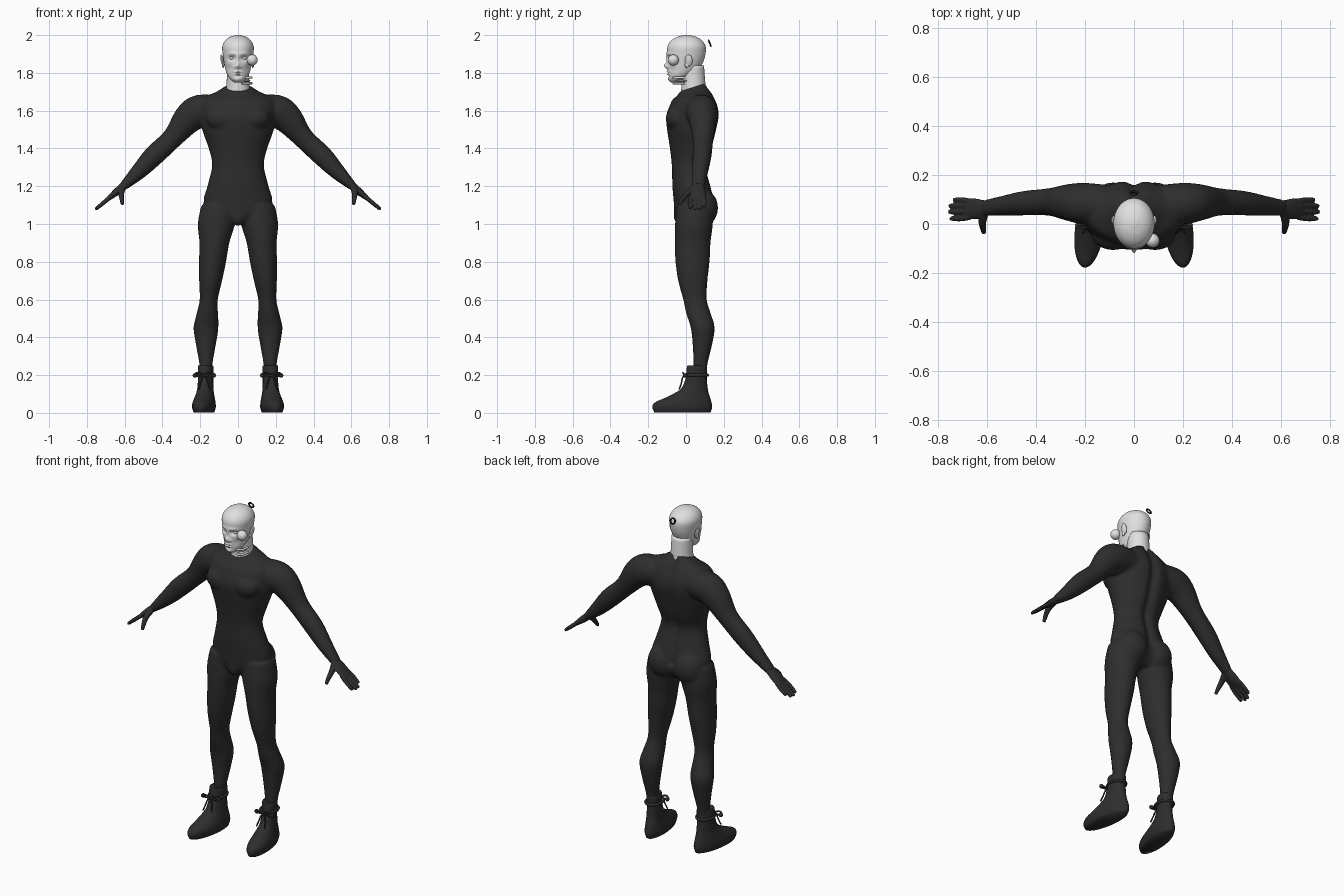
import bpy, bmesh, math
from mathutils import Vector, Matrix

if "Cube" in bpy.data.objects:
    bpy.data.objects.remove(bpy.data.objects["Cube"])


def material(name, value):
    m = bpy.data.materials.new(name)
    m.use_nodes = True
    col = (value, value, value, 1)
    m.diffuse_color = col
    m.node_tree.nodes["Principled BSDF"].inputs["Base Color"].default_value = col
    return m


SUIT = material("charcoal suit", 0.027)
BLACK = material("black ring", 0.01)
PALE = material("pale grey skin", 0.75)


def smooth_rings(rings, steps):
    """Catmull-Rom interpolation of (x, y, z, ru, rv) rings."""
    r = [Vector(a) for a in rings]
    out = []
    for i in range(len(r) - 1):
        a, b, c, d = r[max(i - 1, 0)], r[i], r[i + 1], r[min(i + 2, len(r) - 1)]
        for k in range(steps):
            t = k / steps
            out.append(b + 0.5 * t * ((c - a) + t * ((2 * a - 5 * b + 4 * c - d)
                                                     + t * (3 * b - a - 3 * c + d))))
    return out + [r[-1]]


def loft(bm, rings, side=1, segs=32, steps=4, flat=False, warp=None):
    """Skin elliptical rings; flat keeps them horizontal."""
    rs = smooth_rings(rings, steps)
    loops = []
    for i, r in enumerate(rs):
        c = Vector(r[:3])
        t = Vector((0, 0, 1))
        if not flat:
            t = (Vector(rs[min(i + 1, len(rs) - 1)][:3]) - Vector(rs[max(i - 1, 0)][:3])).normalized()
        u = Vector((0, 1, 0)).cross(t).normalized()
        w = t.cross(u)
        loop = []
        for k in range(segs):
            a = 2 * math.pi * k / segs
            p = c + u * max(r[3], 0.002) * math.cos(a) + w * max(r[4], 0.002) * math.sin(a)
            if warp:
                p = warp(p)
            loop.append(bm.verts.new((p.x * side, p.y, p.z)))
        loops.append(loop)
    for a, b in zip(loops, loops[1:]):
        for k in range(segs):
            j = (k + 1) % segs
            bm.faces.new((a[k], a[j], b[j], b[k]))
    bm.faces.new(loops[0])
    bm.faces.new(loops[-1])


def stack(rows, x=0):
    """Turn (z, front y, back y, half width) rows into rings."""
    return [(x, (f + b) / 2, z, w, (b - f) / 2) for z, f, b, w in rows]


def blob(bm, pos, size, tilt=0):
    m = Matrix.Translation(pos) @ Matrix.Rotation(tilt, 4, 'Y') @ Matrix.Diagonal((*size, 1))
    bmesh.ops.create_uvsphere(bm, u_segments=24, v_segments=16, radius=1, matrix=m)


def finish(bm, name, mat, voxel=0, relax=0):
    bmesh.ops.recalc_face_normals(bm, faces=bm.faces)
    for f in bm.faces:
        f.smooth = True
    me = bpy.data.meshes.new(name)
    bm.to_mesh(me)
    bm.free()
    me.materials.append(mat)
    ob = bpy.data.objects.new(name, me)
    bpy.context.collection.objects.link(ob)
    if voxel:
        m = ob.modifiers.new("fuse", 'REMESH')
        m.mode, m.voxel_size, m.use_smooth_shade = 'VOXEL', voxel, True
        m = ob.modifiers.new("relax", 'SMOOTH')
        m.iterations, m.factor = relax, 0.5
    return ob


def tube(name, pts, radius, mat, closed=False):
    cu = bpy.data.curves.new(name, 'CURVE')
    cu.dimensions, cu.bevel_depth, cu.bevel_resolution = '3D', radius, 3
    cu.use_fill_caps = True
    sp = cu.splines.new('NURBS')
    sp.points.add(len(pts) - 1)
    for p, co in zip(sp.points, pts):
        p.co = (*co, 1)
    sp.order_u, sp.use_endpoint_u, sp.use_cyclic_u = 3, True, closed
    cu.materials.append(mat)
    ob = bpy.data.objects.new(name, cu)
    bpy.context.collection.objects.link(ob)


# Body suit: torso, arms and legs fused into one skin
def torso_warp(p):
    if p.y > 0.05 and 1.1 < p.z < 1.72:
        p.y -= 0.022 * math.exp(-(p.x / 0.025) ** 2)
    if p.z > 1.66:
        p.z += 0.32 * (p.y - 0.04) * min(1, (p.z - 1.66) / 0.06)
    return p


bm = bmesh.new()
loft(bm, stack([(1.0, -.03, .10, .06), (1.05, -.06, .14, .14), (1.12, -.065, .15, .182),
                (1.2, -.072, .135, .162), (1.31, -.075, .11, .137), (1.4, -.085, .14, .155),
                (1.5, -.1, .165, .19), (1.57, -.105, .178, .2), (1.63, -.085, .17, .2),
                (1.67, -.065, .15, .175), (1.7, -.045, .125, .11), (1.725, -.033, .108, .07)]),
     segs=64, flat=True, warp=torso_warp)
blob(bm, (0, -.02, 1.04), (.045, .045, .05))
for s in (1, -1):
    blob(bm, (s * .085, -.045, 1.56), (.085, .062, .065))
    blob(bm, (s * .085, .085, 1.085), (.09, .085, .1))
    loft(bm, [(.08, .075, 1.6, .075, .08), (.2, .083, 1.597, .088, .085), (.265, .088, 1.555, .08, .075),
              (.345, .09, 1.457, .056, .056), (.445, .085, 1.362, .055, .05),
              (.525, .075, 1.278, .043, .042), (.61, .065, 1.197, .023, .033)], s)
    loft(bm, stack([(1.1, -.05, .14, .09), (1.0, -.058, .142, .098), (.9, -.06, .13, .079),
                    (.8, -.056, .125, .072), (.7, -.042, .114, .061), (.6, -.015, .11, .048),
                    (.53, .0, .13, .056), (.45, .025, .152, .066), (.35, .036, .136, .051),
                    (.25, .038, .113, .034), (.18, .038, .113, .034)]), s, flat=True,
         warp=lambda p: p + Vector((max(.1, min(.17, .125 + (.9 - p.z) * .1)), 0, 0)))
finish(bm, "body_suit", SUIT, 0.009, 6)

# Hands
for s, label in ((1, "left"), (-1, "right")):
    bm = bmesh.new()
    loft(bm, [(.59, .066, 1.215, .022, .03), (.615, .064, 1.193, .021, .034), (.645, .062, 1.168, .019, .042),
              (.685, .062, 1.135, .012, .043)], s)
    for y, reach in ((.022, .92), (.049, 1.0), (.074, .98), (.098, .78)):
        tip = Vector((.085, 0, -.07)) * reach
        base = Vector((.67, .062 + (y - .062) * .85, 1.147))
        loft(bm, [(*base, .012, .012), (base.x + tip.x * .5, y, base.z + tip.z * .5, .0115, .0115),
                  (base.x + tip.x * .95, y, base.z + tip.z * .95, .009, .009),
                  (base.x + tip.x, y, base.z + tip.z, .004, .004)], s, segs=16)
    loft(bm, [(.608, .05, 1.195, .017, .02), (.618, .01, 1.165, .016, .016), (.615, -.02, 1.13, .012, .013),
              (.612, -.036, 1.103, .009, .009)], s, segs=16)
    finish(bm, label + "_hand", SUIT, 0.004, 3)

# Boots with cuffs and laces
for s, label in ((1, "left"), (-1, "right")):
    bm = bmesh.new()
    loft(bm, stack([(.003, -.168, .13, .052), (.03, -.178, .138, .06), (.055, -.165, .135, .058),
                    (.08, -.11, .128, .052), (.105, -.06, .12, .046), (.13, -.025, .115, .042),
                    (.18, -.003, .11, .04), (.245, .005, .11, .041), (.248, .015, .1, .032)]),
         s, segs=40, flat=True, warp=lambda p: p + Vector((.178 - p.y * .12, 0, 0)))
    finish(bm, label + "_boot", SUIT)
    ring = [(s * (.17 + .045 * math.cos(a)), .055 + .06 * math.sin(a), .2)
            for a in (i * math.pi / 8 for i in range(16))]
    tube(label + "_boot_strap", ring, .008, SUIT, True)
    for d in (1, -1):
        x = s * .178
        tube(label + "_lace_loop", [(x, -.005, .2), (x + d * .03, -.02, .215), (x + d * .056, -.01, .205),
                                    (x + d * .045, -.008, .19), (x, -.008, .197)], .005, SUIT)
        tube(label + "_lace_end", [(x, -.006, .2), (x + d * .012, -.02, .19), (x + d * .02, -.022, .16),
                                   (x + d * .03, -.036, .125)], .004, SUIT)
        bm = bmesh.new()
        blob(bm, (x + d * .05, -.005, .198), (.012, .012, .012))
        finish(bm, label + "_lace_bead", SUIT)


# Head: lofted skull with face features pushed in or out (x, z, width, height, push)
FEATURES = [(.032, 1.878, .018, .011, .016), (.03, 1.902, .025, .008, -.005), (0, 1.878, .009, .025, -.006),
            (0, 1.838, .011, .014, -.020), (.016, 1.832, .007, .007, -.007), (0, 1.806, .018, .004, -.007),
            (0, 1.8, .022, .0025, .004), (0, 1.793, .015, .004, -.007), (0, 1.782, .02, .004, .004),
            (0, 1.765, .018, .010, -.005), (.045, 1.82, .015, .02, .005), (.05, 1.85, .015, .012, -.003)]


def face_warp(p):
    q = p.copy()
    if p.y < -.01:
        for x, z, w, h, push in FEATURES:
            q.y += push * math.exp(-((abs(p.x) - x) / w) ** 2 - ((p.z - z) / h) ** 2)
    return q


bm = bmesh.new()
loft(bm, stack([(1.75, -.08, -.03, .02), (1.765, -.09, .0, .04), (1.79, -.094, .035, .057),
                (1.82, -.097, .07, .067), (1.86, -.098, .092, .075), (1.9, -.1, .103, .081),
                (1.94, -.098, .104, .083), (1.97, -.08, .086, .069), (1.99, -.048, .056, .044),
                (2.0, -.01, .02, .012)]), segs=128, steps=9, flat=True, warp=face_warp)
finish(bm, "head", PALE)

bm = bmesh.new()
loft(bm, stack([(1.66, -.02, .1, .064), (1.7, -.025, .104, .064), (1.75, -.025, .102, .06),
                (1.84, -.03, .095, .058)]), flat=True)
finish(bm, "neck", PALE)

for s, label in ((1, "left"), (-1, "right")):
    bm = bmesh.new()
    blob(bm, (s * .083, .014, 1.865), (.008, .02, .032), s * .2)
    blob(bm, (s * .079, .005, 1.843), (.007, .012, .016))
    finish(bm, label + "_ear", PALE)
    bm = bmesh.new()
    blob(bm, (s * .032, -.068, 1.878), (.015, .014, .010))
    finish(bm, label + "_eye", PALE)

# Loose ball beside the face and the separate jaw pieces
bm = bmesh.new()
blob(bm, (.075, -.067, 1.868), (.029, .029, .029))
finish(bm, "loose_ball", PALE)
for z in (1.775, 1.745):
    arch = [(.048 + .024 * math.cos(a), -.03 + .036 * math.sin(a), z)
            for a in (math.pi + i * math.pi / 8 for i in range(9))]
    tube("jaw_arch", [(.024, -.005, z)] + arch + [(.072, -.005, z)], .006, PALE)
bm = bmesh.new()
blob(bm, (.048, -.025, 1.758), (.018, .03, .006))
finish(bm, "tongue", PALE)

# Small ring floating behind the head
ring = [(.015 * math.cos(a), .126 + .006 * -math.sin(a), 1.957 + .015 * math.sin(a))
        for a in (i * math.pi / 8 for i in range(16))]
tube("hair_ring", ring, .0045, BLACK, True)
